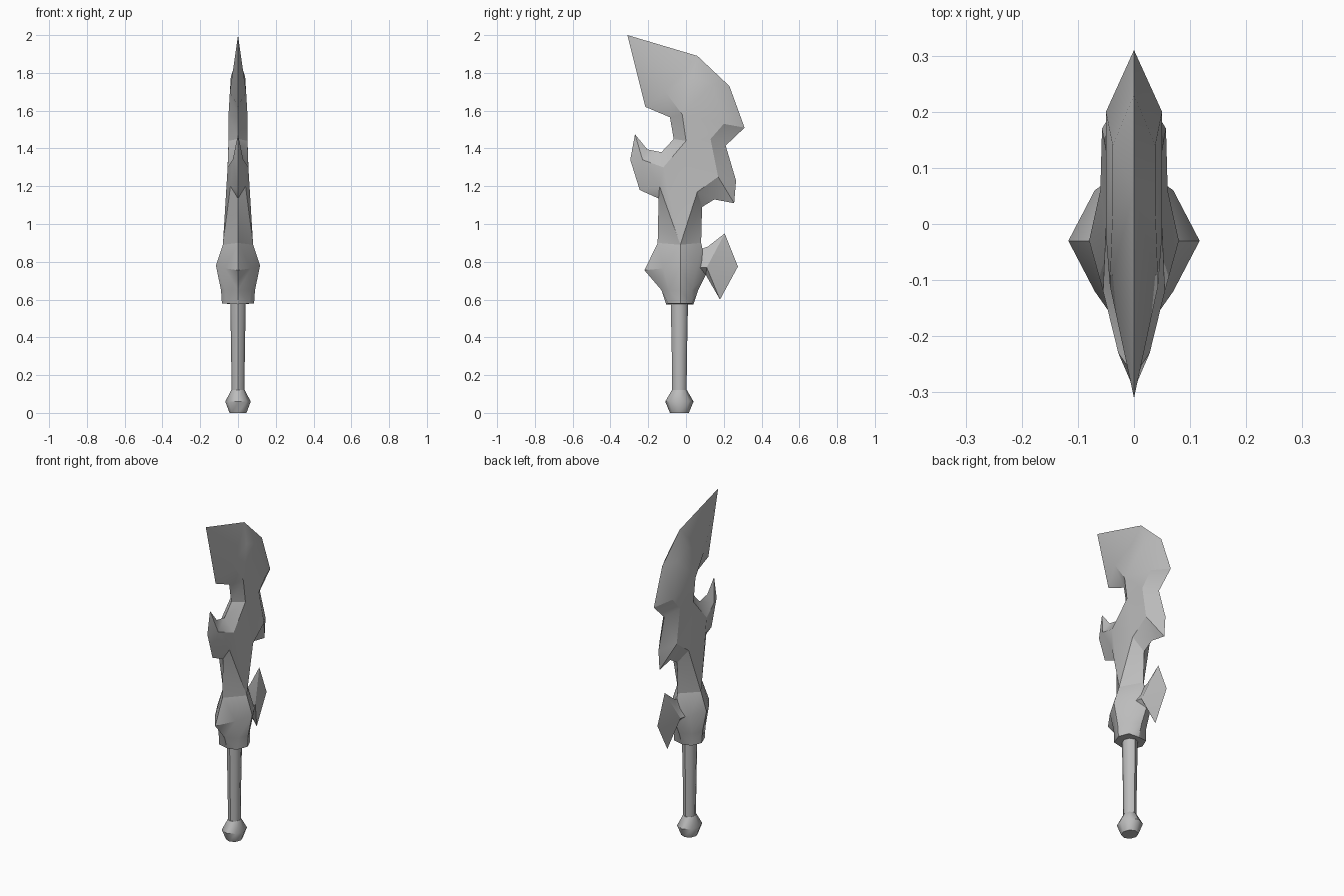
import bpy
import bmesh
from math import radians, cos, sin, tau
from mathutils import Vector
from mathutils.geometry import delaunay_2d_cdt

cube = bpy.data.objects.get("Cube")
if cube:
    bpy.data.objects.remove(cube)

GREY = (0.5, 0.5, 0.5, 1)
steel = bpy.data.materials.new("plain grey")
steel.use_nodes = True
steel.diffuse_color = GREY
steel.node_tree.nodes["Principled BSDF"].inputs["Base Color"].default_value = GREY


def add_object(name, bm, sharp):
    mesh = bpy.data.meshes.new(name)
    bm.to_mesh(mesh)
    bm.free()
    mesh.materials.append(steel)
    mesh.shade_smooth()
    mesh.set_sharp_from_angle(angle=radians(sharp))
    obj = bpy.data.objects.new(name, mesh)
    bpy.context.collection.objects.link(obj)
    return obj


def faceted(name, rim, crests, sharp=30):
    """Side half from an outline and crest lines of (y, z, thickness), mirrored."""
    points, edges = [], []

    def chain(line):
        for p in line:
            if p not in points:
                points.append(p)
        ids = [points.index(p) for p in line]
        edges.extend(zip(ids, ids[1:]))

    chain(rim + rim[:1])
    for crest in crests:
        chain(crest)
    flat = [Vector(p[:2]) for p in points]
    verts, _, faces, origin, _, _ = delaunay_2d_cdt(flat, edges, [], 1, 1e-5)
    bm = bmesh.new()
    made = [bm.verts.new((points[o[0]][2], v.x, v.y)) for v, o in zip(verts, origin)]
    for face in faces:
        bm.faces.new([made[i] for i in face])
    obj = add_object(name, bm, sharp)
    mirror = obj.modifiers.new("mirror", "MIRROR")
    mirror.use_mirror_merge = False
    return obj


def lathe(name, rings, sides=8, squash=0.9, y=-0.035):
    """Loft of polygon rings given as (radius, z)."""
    bm = bmesh.new()
    loops = [[bm.verts.new((squash * r * sin(tau * i / sides), y - r * cos(tau * i / sides), z))
              for i in range(sides)] for r, z in rings]
    for low, high in zip(loops, loops[1:]):
        for i in range(sides):
            j = (i + 1) % sides
            bm.faces.new((low[i], low[j], high[j], high[i]))
    bm.faces.new(loops[0][::-1])
    bm.faces.new(loops[-1])
    return add_object(name, bm, 48)


# Points shared between the parts
tip = (-0.31, 2.0, 0)
heel = (0.31, 1.51, 0)
notch = (0.21, 1.415, 0)
barb = (0.255, 1.11, 0)
neck_back = (0.08, 0.9, 0)
neck_side = (-0.03, 0.89, 0.08)
neck_front = (-0.15, 0.9, 0)
prong_root = (-0.145, 1.135, 0)
prong_tip = (-0.27, 1.475, 0)
hook = (-0.215, 1.62, 0)

# Blade with its hooked head, back barb and front prong
rim = [tip, hook, (-0.085, 1.565, 0), (-0.065, 1.45, 0), (-0.13, 1.38, 0),
       (-0.205, 1.395, 0), prong_tip, (-0.295, 1.34, 0), (-0.245, 1.18, 0),
       prong_root, neck_front, neck_side, neck_back, (0.085, 1.09, 0),
       (0.15, 1.13, 0), barb, (0.265, 1.23, 0), notch, heel,
       (0.23, 1.73, 0), (0.06, 1.89, 0)]
head_front = (-0.11, 1.7, 0.043)
head_heel = (0.2, 1.53, 0.05)
waist_back = (0.13, 1.45, 0.05)
barb_side = (0.17, 1.25, 0.057)
shoulder = (-0.12, 1.3, 0.055)
prong_side = (-0.23, 1.34, 0.028)
crest = [head_front, (0.03, 1.78, 0.038), (0.14, 1.74, 0.038), head_heel,
         waist_back, barb_side, (0.06, 1.17, 0.06), neck_side, shoulder,
         (0, 1.44, 0.05), (-0.02, 1.58, 0.05), head_front]
faceted("blade", rim, [crest, [tip, head_front, hook], [head_heel, heel],
                       [waist_back, notch], [barb_side, barb],
                       [shoulder, prong_side, prong_tip],
                       [shoulder, (-0.14, 1.2, 0.04), prong_root]])

# Cup-shaped guard
front_corner = (-0.22, 0.755, 0)
back_corner = (0.11, 0.77, 0)
bottom_front, bottom_back = (-0.105, 0.575, 0), (0.04, 0.575, 0)
hub = (-0.03, 0.78, 0.117)
front_side, back_side = (-0.12, 0.765, 0.07), (0.06, 0.775, 0.07)
belt = [(-0.13, 0.65, 0), (-0.09, 0.65, 0.068), (-0.03, 0.65, 0.09),
        (0.03, 0.65, 0.06), (0.065, 0.65, 0)]
base = [bottom_front, (-0.095, 0.579, 0.06), (-0.03, 0.579, 0.085),
        (0.03, 0.579, 0.06), bottom_back]
rim = [front_corner, belt[0], bottom_front, bottom_back, belt[-1],
       (0.105, 0.73, 0), back_corner, neck_back, neck_side, neck_front]
faceted("guard", rim, [belt, base, [front_corner, front_side, hub, back_side, back_corner],
                       [front_side, neck_side, back_side],
                       [neck_side, hub, belt[2], base[2]]], 40)

# Diamond spike behind the guard
rim = [(0.06, 0.86, 0), (0.06, 0.75, 0), (0.105, 0.73, 0), (0.18, 0.6, 0),
       (0.275, 0.775, 0), (0.205, 0.95, 0), (0.115, 0.88, 0)]
root = (0.11, 0.77, 0.04)
faceted("guard_spike", rim, [[rim[3], root, rim[5]], [(0.07, 0.77, 0.05), root]])

# Handle and pommel
lathe("grip", [(0.038, 0.1), (0.04, 0.3), (0.046, 0.6)])
lathe("pommel", [(0.05, 0), (0.075, 0.06), (0.04, 0.12)])
